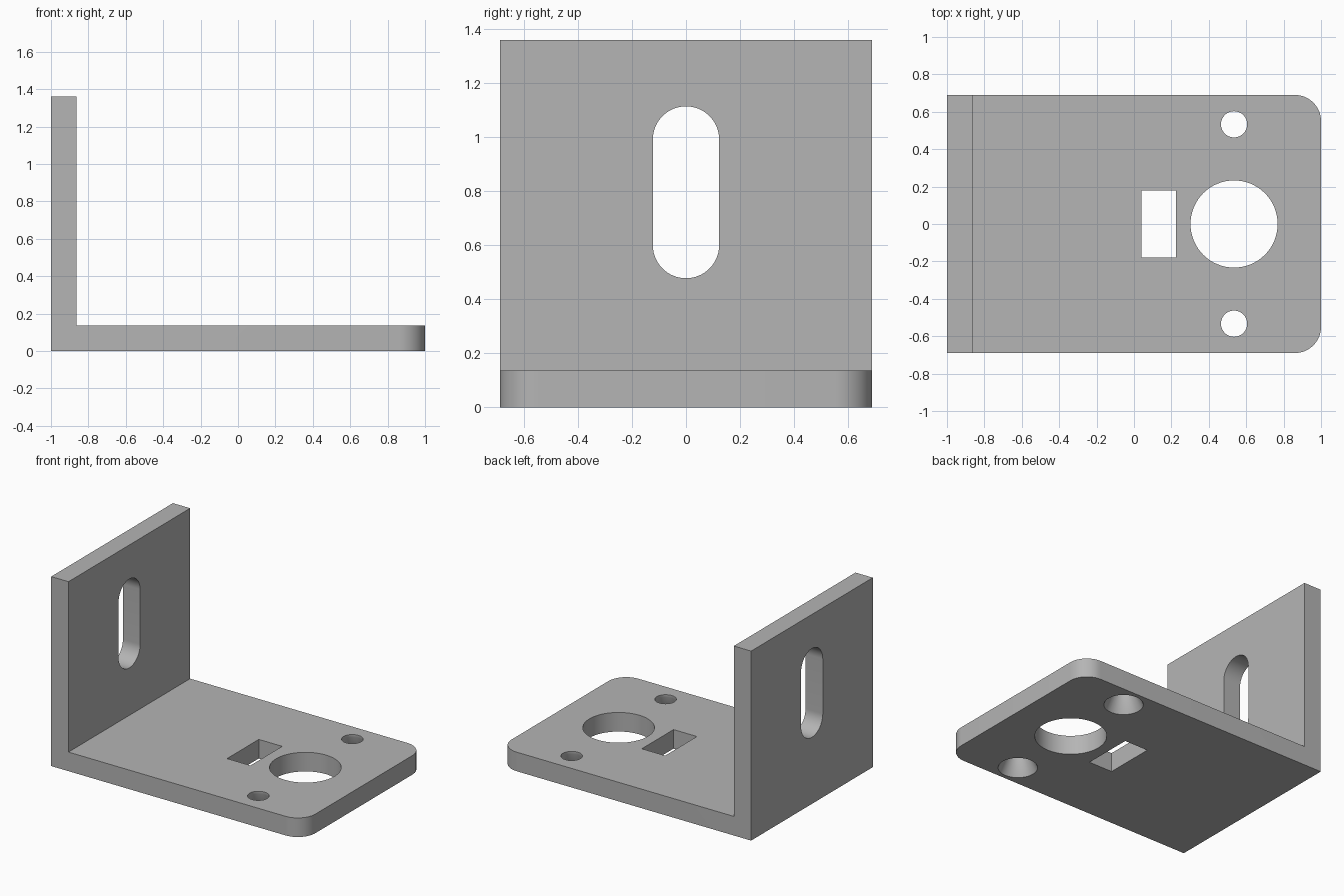
import bpy
import bmesh
from math import pi
from mathutils import Matrix, Vector

cube = bpy.data.objects.get("Cube")
if cube:
    bpy.data.objects.remove(cube, do_unlink=True)

HALF_WIDTH, HEIGHT, THICK = 0.69, 1.36, 0.137
HOLE_X = 0.535

grey = bpy.data.materials.new("plain_grey")
grey.use_nodes = True
colour = (0.46, 0.46, 0.46, 1)
grey.diffuse_color = colour
grey.node_tree.nodes["Principled BSDF"].inputs["Base Color"].default_value = colour


def make_object(name, bm):
    bmesh.ops.recalc_face_normals(bm, faces=bm.faces)
    mesh = bpy.data.meshes.new(name)
    bm.to_mesh(mesh)
    bm.free()
    mesh.materials.append(grey)
    obj = bpy.data.objects.new(name, mesh)
    bpy.context.collection.objects.link(obj)
    return obj


def add_box(bm, centre, size):
    matrix = Matrix.Translation(centre) @ Matrix.Diagonal((*size, 1))
    return bmesh.ops.create_cube(bm, size=1, matrix=matrix)["verts"]


def add_cone(bm, x, y, z0, z1, r0, r1):
    bmesh.ops.create_cone(bm, cap_ends=True, segments=64, radius1=r0, radius2=r1,
                          depth=z1 - z0, matrix=Matrix.Translation((x, y, (z0 + z1) / 2)))


def cut(target, name, bm):
    cutter = make_object(name, bm)
    cutter.hide_render = True
    mod = target.modifiers.new(name, "BOOLEAN")
    mod.operation = "DIFFERENCE"
    mod.solver = "EXACT"
    mod.object = cutter
    bpy.context.view_layer.objects.active = target
    bpy.ops.object.modifier_apply(modifier=name)
    bpy.data.objects.remove(cutter, do_unlink=True)


# L-shaped body extruded across its width
bm = bmesh.new()
inner = THICK - 1
profile = [(-1, 0), (1, 0), (1, THICK), (inner, THICK), (inner, HEIGHT), (-1, HEIGHT)]
face = bm.faces.new([bm.verts.new((x, -HALF_WIDTH, z)) for x, z in profile])
extruded = bmesh.ops.extrude_face_region(bm, geom=[face])["geom"]
bmesh.ops.translate(bm, vec=(0, 2 * HALF_WIDTH, 0),
                    verts=[v for v in extruded if isinstance(v, bmesh.types.BMVert)])

# Rounded corners at the free end of the base
corners = [e for e in bm.edges
           if all(v.co.x > 0.99 for v in e.verts)
           and abs(e.verts[0].co.y - e.verts[1].co.y) < 0.01]
bmesh.ops.bevel(bm, geom=corners, offset=0.14, segments=12, profile=0.5, affect="EDGES")
bracket = make_object("angle_bracket", bm)

# Large round hole
bm = bmesh.new()
add_cone(bm, HOLE_X, 0, -0.1, 0.3, 0.233, 0.233)
cut(bracket, "round_hole", bm)

# Rectangular hole
bm = bmesh.new()
add_box(bm, (0.132, 0, 0.1), (0.186, 0.36, 0.4))
cut(bracket, "rectangular_hole", bm)

# Screw holes, countersunk from underneath
for y in (-0.533, 0.533):
    bm = bmesh.new()
    add_cone(bm, HOLE_X, y, -0.1, 0.3, 0.07, 0.07)
    cut(bracket, "screw_hole", bm)
    bm = bmesh.new()
    add_cone(bm, HOLE_X, y, -0.06, 0.118, 0.157, 0.07)
    cut(bracket, "countersink", bm)

# Upright slot: a cylinder across the wall, its upper half raised
bm = bmesh.new()
bmesh.ops.create_cone(bm, cap_ends=True, segments=64, radius1=0.123, radius2=0.123, depth=0.5,
                      matrix=Matrix.Rotation(pi / 2, 4, "Y"))
bmesh.ops.bisect_plane(bm, geom=bm.verts[:] + bm.edges[:] + bm.faces[:],
                       plane_co=(0, 0, 0.001), plane_no=(0, 0, 1))
for v in bm.verts:
    lift = 0.992 if v.co.z > 0.0005 else 0.601
    v.co += Vector((inner, 0, lift))
cut(bracket, "upright_slot", bm)

# Smooth curved walls, keep crisp edges
bpy.ops.object.select_all(action="DESELECT")
bracket.select_set(True)
bpy.context.view_layer.objects.active = bracket
bpy.ops.object.shade_smooth_by_angle(angle=pi / 6)
